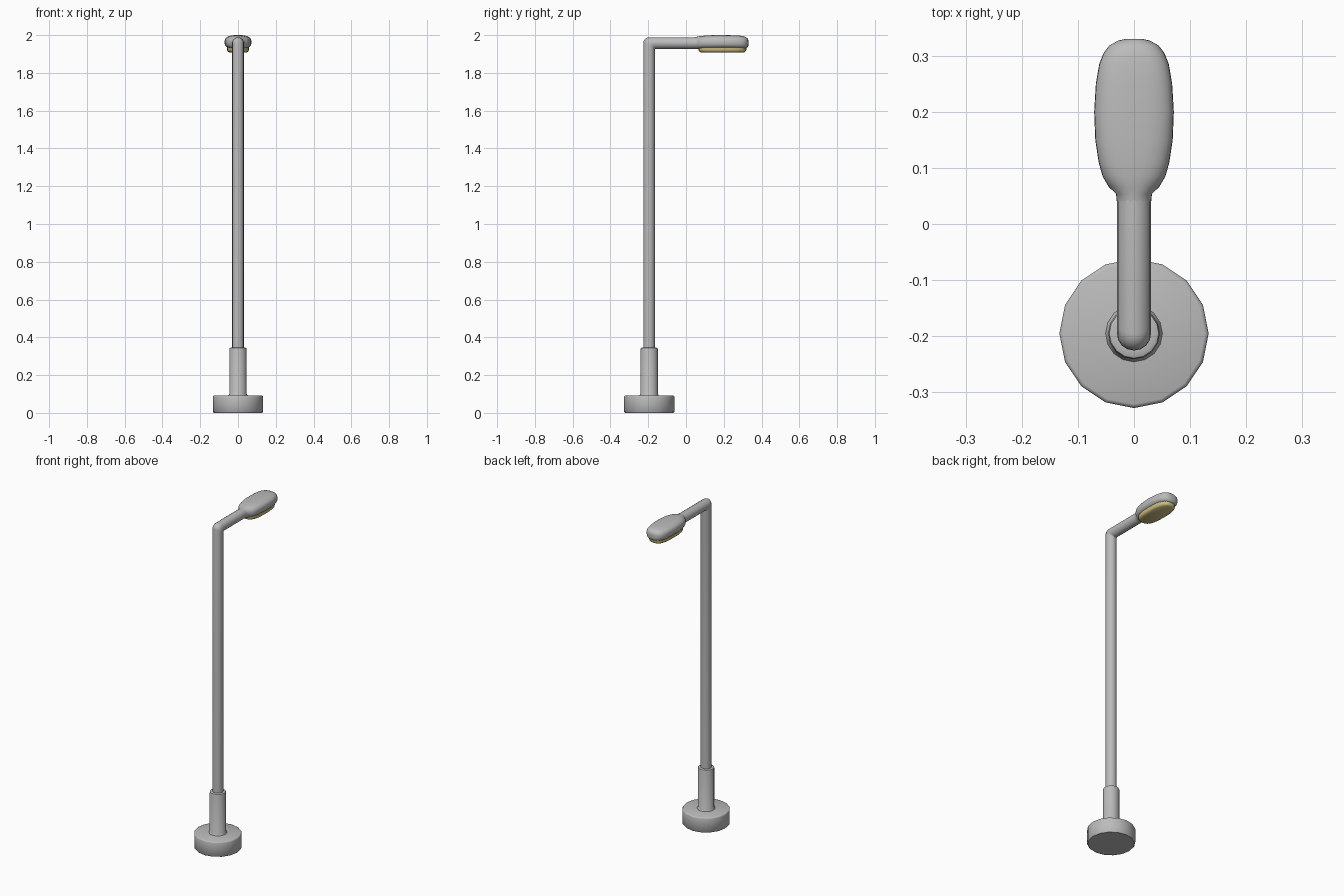
import bpy, bmesh, math

if "Cube" in bpy.data.objects:
    bpy.data.objects.remove(bpy.data.objects["Cube"])

POLE_Y, ARM_Z, R = -0.195, 1.958, 0.0305


def material(name, rgb):
    m = bpy.data.materials.new(name)
    m.diffuse_color = (*rgb, 1)
    m.use_nodes = True
    m.node_tree.nodes["Principled BSDF"].inputs["Base Color"].default_value = m.diffuse_color
    return m


grey = material("grey_metal", (0.5, 0.5, 0.5))
glow = material("warm_lens", (0.62, 0.51, 0.22))


def loft(name, rings, mat, angle=40):
    """Skin a list of equal-length closed rings and cap both ends."""
    bm = bmesh.new()
    vs = [[bm.verts.new(p) for p in ring] for ring in rings]
    n = len(vs[0])
    for a, b in zip(vs, vs[1:]):
        for i in range(n):
            j = (i + 1) % n
            bm.faces.new((a[i], a[j], b[j], b[i]))
    bm.faces.new(vs[0][::-1])
    bm.faces.new(vs[-1])
    bmesh.ops.recalc_face_normals(bm, faces=bm.faces)
    me = bpy.data.meshes.new(name)
    bm.to_mesh(me)
    bm.free()
    me.materials.append(mat)
    ob = bpy.data.objects.new(name, me)
    bpy.context.collection.objects.link(ob)
    bpy.context.view_layer.objects.active = ob
    ob.select_set(True)
    bpy.ops.object.shade_smooth_by_angle(angle=math.radians(angle))
    ob.select_set(False)


def turned(name, profile, sides=16):
    """Upright turned part around the pole axis from (radius, z) pairs."""
    turn = [2 * math.pi * i / sides for i in range(sides)]
    loft(name, [[(r * math.cos(t), POLE_Y + r * math.sin(t), z) for t in turn]
                for r, z in profile], grey, 50)


def superellipse(a, b, power, n=32):
    """Rounded-rectangle outline with half sizes a and b."""
    out = []
    for i in range(n):
        t = 2 * math.pi * i / n
        c, s = math.cos(t), math.sin(t)
        out.append((a * math.copysign(abs(c) ** (2 / power), c),
                    b * math.copysign(abs(s) ** (2 / power), s)))
    return out


# Foot and sleeve
turned("base", [(0.128, 0), (0.133, 0.006), (0.133, 0.085), (0.131, 0.09), (0.126, 0.092)])
turned("sleeve", [(0.053, 0.088), (0.046, 0.1), (0.046, 0.336), (0.044, 0.343), (0.039, 0.345),
                  (0.03, 0.345)])


# Pole and arm: one tube with a tight elbow, rounded more on the outside
circle = [(R * math.cos(2 * math.pi * i / 16), R * math.sin(2 * math.pi * i / 16)) for i in range(16)]
tube = [[(x, POLE_Y - s, 0.3) for x, s in circle]]
for k in range(6):
    t = math.pi / 2 * k / 5
    ring = []
    for x, s in circle:
        f = 0.004 + 0.026 * (s + R) / (2 * R)
        ring.append((x, POLE_Y - s + f * (1 - math.cos(t)), ARM_Z + s - f * (1 - math.sin(t))))
    tube.append(ring)
tube.append([(x, 0.09, ARM_Z + s) for x, s in circle])
loft("pole_and_arm", tube, grey, 60)

# Lamp housing: (y, half width, bottom, top, squareness)
stations = [(0.04, 0.0306, 1.928, 1.988, 2), (0.054, 0.032, 1.927, 1.99, 2.0),
            (0.066, 0.045, 1.926, 1.993, 2.2), (0.085, 0.056, 1.926, 1.996, 2.4),
            (0.11, 0.063, 1.926, 1.998, 2.6), (0.15, 0.069, 1.926, 2.0, 2.7),
            (0.20, 0.071, 1.926, 2.0, 2.7), (0.25, 0.068, 1.926, 1.999, 2.7),
            (0.285, 0.062, 1.926, 1.997, 2.7), (0.305, 0.054, 1.927, 1.994, 2.6),
            (0.318, 0.044, 1.930, 1.989, 2.5), (0.327, 0.028, 1.936, 1.981, 2.4),
            (0.33, 0.014, 1.945, 1.972, 2.2)]
loft("lamp_housing",
     [[(x, y, (lo + hi) / 2 + z) for x, z in superellipse(w, (hi - lo) / 2, p)]
      for y, w, lo, hi, p in stations], grey, 60)

# Lens under the housing
loft("lens", [[(x, 0.193 + y, z) for x, y in superellipse(w, d, 2.7)]
              for w, d, z in [(0.058, 0.126, 1.935), (0.058, 0.126, 1.921), (0.055, 0.123, 1.914),
                              (0.048, 0.115, 1.909)]], glow, 50)
